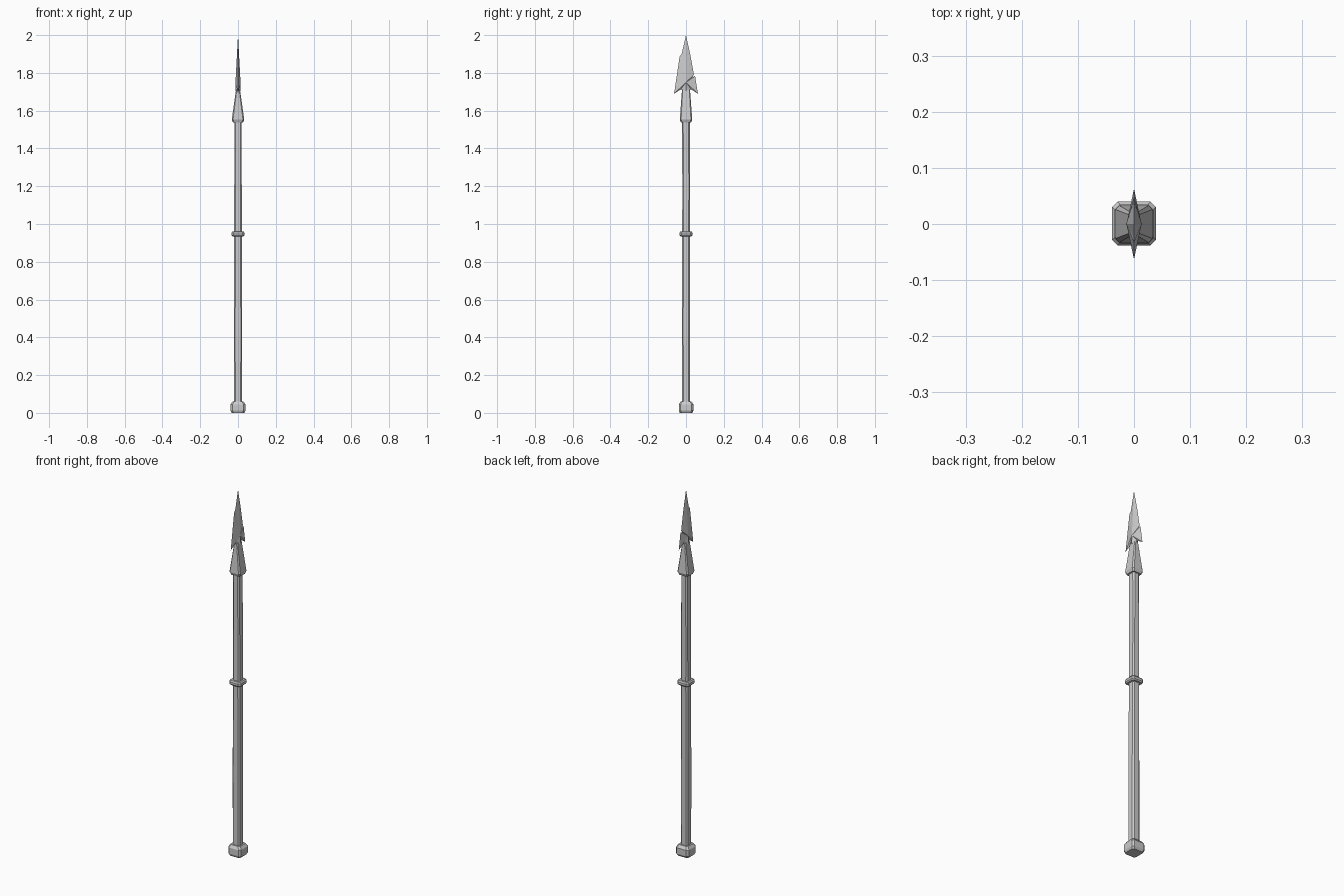
import bpy, bmesh

if "Cube" in bpy.data.objects:
    bpy.data.objects.remove(bpy.data.objects["Cube"])


def make_object(name, bm):
    bmesh.ops.recalc_face_normals(bm, faces=bm.faces)
    mesh = bpy.data.meshes.new(name)
    bm.to_mesh(mesh)
    bm.free()
    obj = bpy.data.objects.new(name, mesh)
    bpy.context.collection.objects.link(obj)
    return obj


def chamfered_loft(name, sections):
    """Loft chamfered rectangles: (z, half x, half y, chamfer, y offset)."""
    bm = bmesh.new()
    rings = []
    for z, hx, hy, c, oy in sections:
        outline = [(hx, hy - c), (hx - c, hy), (c - hx, hy), (-hx, hy - c),
                   (-hx, c - hy), (c - hx, -hy), (hx - c, -hy), (hx, c - hy)]
        rings.append([bm.verts.new((x, y + oy, z)) for x, y in outline])
    for low, high in zip(rings, rings[1:]):
        for i in range(8):
            j = (i + 1) % 8
            bm.faces.new((low[i], low[j], high[j], high[i]))
    bm.faces.new(rings[0][::-1])
    bm.faces.new(rings[-1])
    return make_object(name, bm)


# Hand-cut wooden shaft, slightly uneven
chamfered_loft("shaft", [
    (0.04, 0.022, 0.021, 0.008, 0.0),
    (0.45, 0.022, 0.021, 0.007, -0.001),
    (0.94, 0.021, 0.021, 0.008, 0.0),
    (1.18, 0.020, 0.020, 0.006, 0.001),
    (1.38, 0.019, 0.021, 0.007, 0.0),
    (1.56, 0.019, 0.021, 0.007, -0.001)])

# Butt cap
chamfered_loft("butt_cap", [
    (0.0, 0.033, 0.033, 0.009, 0.0),
    (0.012, 0.039, 0.039, 0.010, 0.001),
    (0.045, 0.039, 0.039, 0.010, 0.001),
    (0.060, 0.029, 0.029, 0.008, 0.0)])

# Middle band
chamfered_loft("grip_band", [
    (0.935, 0.030, 0.030, 0.009, 0.0),
    (0.941, 0.035, 0.035, 0.010, 0.0),
    (0.953, 0.035, 0.035, 0.010, 0.0),
    (0.960, 0.030, 0.030, 0.009, 0.0)])

# Tapered socket
chamfered_loft("blade_socket", [
    (1.538, 0.027, 0.027, 0.006, 0.0),
    (1.553, 0.033, 0.033, 0.007, 0.0),
    (1.715, 0.010, 0.021, 0.004, 0.0)])

# Barbed, nicked blade: outline in (y, z) rising to a ridge on each side
outline = [(0, 2.0), (0.024, 1.89), (0.042, 1.79), (0.031, 1.775),
           (0.048, 1.783), (0.063, 1.69), (0.028, 1.712), (0, 1.70),
           (-0.028, 1.712), (-0.063, 1.69), (-0.034, 1.885), (-0.023, 1.90)]
bm = bmesh.new()
edge = [bm.verts.new((0, y, z)) for y, z in outline]
for side in (1, -1):
    ridge = bm.verts.new((side * 0.0135, 0, 1.75))
    base = bm.verts.new((side * 0.0145, 0, 1.705))
    rim = edge[:7] + [base] + edge[8:]
    for a, b in zip(rim, rim[1:] + rim[:1]):
        bm.faces.new((a, b, ridge))
    # underside of the blade
    bm.faces.new((edge[6], base, edge[7]))
    bm.faces.new((base, edge[8], edge[7]))
make_object("blade", bm)
